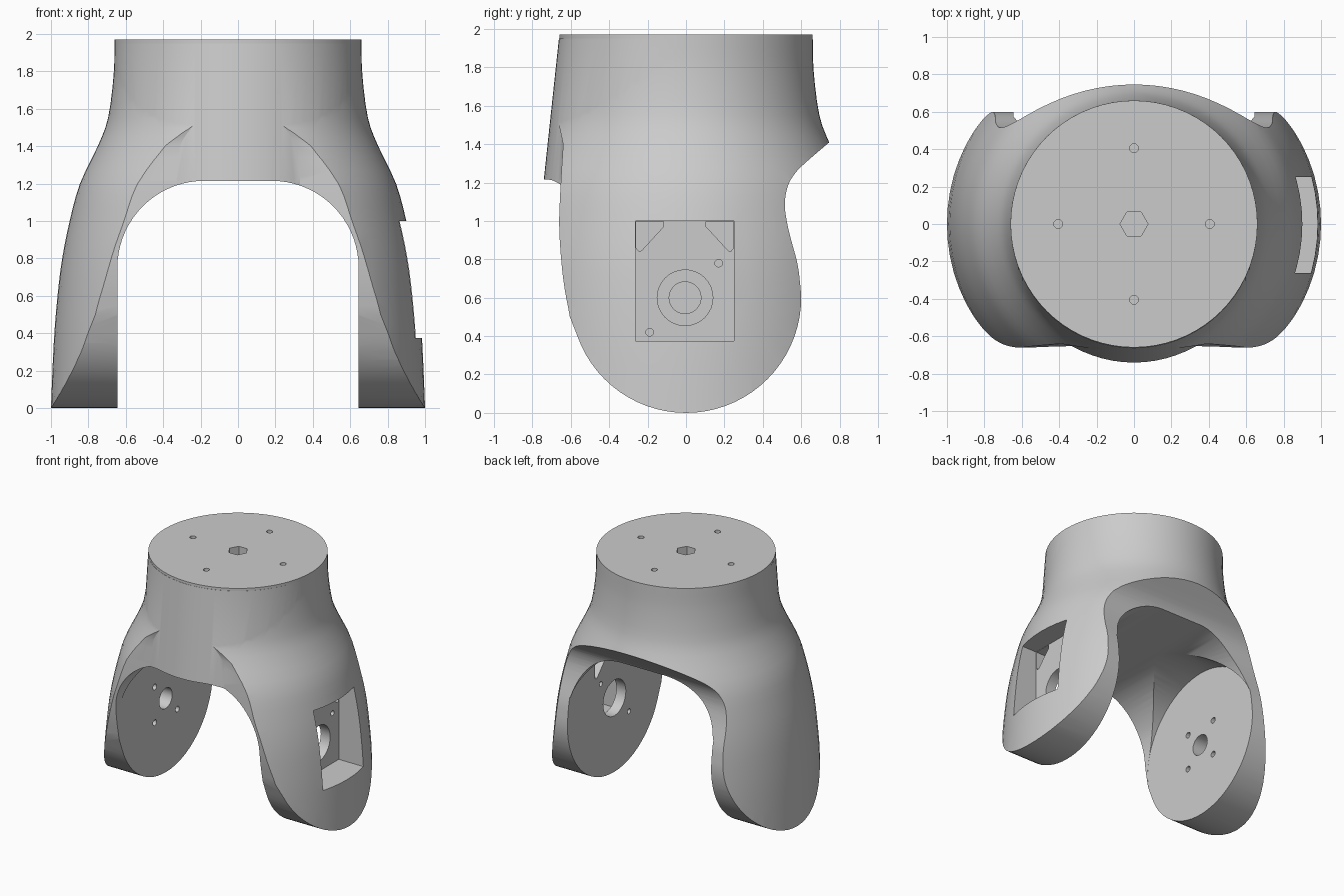
import bpy, bmesh
from math import sin, cos, pi, radians, sqrt
from mathutils import Vector

old = bpy.data.objects.get("Cube")
if old:
    bpy.data.objects.remove(old, do_unlink=True)

grey = bpy.data.materials.new("plain grey")
grey.use_nodes = True
grey.diffuse_color = (0.6, 0.6, 0.6, 1)
grey.node_tree.nodes["Principled BSDF"].inputs["Base Color"].default_value = (0.6, 0.6, 0.6, 1)


def smooth_path(pts, steps=4):
    """Catmull-Rom curve through 2D points."""
    p = [Vector(q) for q in pts]
    p = [2 * p[0] - p[1]] + p + [2 * p[-1] - p[-2]]
    out = []
    for a, b, c, d in zip(p, p[1:], p[2:], p[3:]):
        for i in range(steps):
            t = i / steps
            out.append(0.5 * (2 * b + (c - a) * t + (2 * a - 5 * b + 4 * c - d) * t * t
                              + (3 * b - a - 3 * c + d) * t ** 3))
    return [tuple(v) for v in out] + [tuple(pts[-1])]


def circle(u, v, r, n=32, turn=0.0):
    return [(u + r * cos(2 * pi * i / n + turn), v + r * sin(2 * pi * i / n + turn)) for i in range(n)]


def loft(name, rings):
    """Closed solid bridging rings of equal length."""
    bm = bmesh.new()
    loops = [[bm.verts.new(p) for p in ring] for ring in rings]
    n = len(loops[0])
    for lo, hi in zip(loops, loops[1:]):
        for i in range(n):
            j = (i + 1) % n
            bm.faces.new((lo[i], lo[j], hi[j], hi[i]))
    bm.faces.new(loops[0])
    bm.faces.new(loops[-1])
    bmesh.ops.recalc_face_normals(bm, faces=bm.faces)
    mesh = bpy.data.meshes.new(name)
    bm.to_mesh(mesh)
    bm.free()
    mesh.materials.append(grey)
    ob = bpy.data.objects.new(name, mesh)
    bpy.context.collection.objects.link(ob)
    return ob


def prism(name, outline, axis, start, end):
    place = {"x": lambda u, v, w: (w, u, v),
             "y": lambda u, v, w: (u, w, v),
             "z": lambda u, v, w: (u, v, w)}[axis]
    return loft(name, [[place(u, v, w) for u, v in outline] for w in (start, end)])


def combine(target, tool, operation):
    """Apply a boolean and discard the helper."""
    tool.hide_render = True
    mod = target.modifiers.new("cut", "BOOLEAN")
    mod.operation = operation
    mod.solver = "EXACT"
    mod.object = tool
    graph = bpy.context.evaluated_depsgraph_get()
    graph.update()
    mesh = bpy.data.meshes.new_from_object(target.evaluated_get(graph))
    target.modifiers.clear()
    target.data = mesh
    bpy.data.objects.remove(tool, do_unlink=True)


# Flared bell, turned round the vertical axis
TOP = 1.97
bell = smooth_path([(0.66, TOP), (0.665, 1.78), (0.695, 1.55), (0.75, 1.4), (0.845, 1.2),
                    (0.9, 1.0), (0.94, 0.8), (0.965, 0.6), (0.985, 0.35), (1.0, 0.0), (1.002, -0.1)], 3)
body = loft("fork_bracket", [[(x, y, z) for x, y in circle(0, 0, r, 72)] for r, z in bell])

# Side outline trims the bell into two rounded legs
rear = smooth_path([(0.597, 0.65), (0.58, 0.78), (0.535, 0.95), (0.515, 1.08), (0.53, 1.18),
                    (0.57, 1.25), (0.63, 1.31), (0.735, 1.4)])
front = smooth_path([(-0.64, 1.4), (-0.655, 1.15), (-0.66, 0.95), (-0.64, 0.7), (-0.605, 0.5)])
foot = [(0.6 * cos(radians(a)), 0.6 + 0.6 * sin(radians(a))) for a in range(200, 361, 5)]
outline = rear + [(0.95, 1.58), (0.95, 2.2), (-0.95, 2.2), (-0.95, 1.9), (-0.7, 1.68)] + front + foot
combine(body, prism("side_outline", outline, "x", -1.2, 1.2), "INTERSECT")

# Sloping front apron over the arch
rings = []
for z in (1.95, 1.05):
    shift = -0.107 * (TOP - z)
    half = [(0.66 * cos(pi + pi * i / 36), shift + 0.66 * sin(pi + pi * i / 36)) for i in range(37)]
    rings.append([(x, y, z) for x, y in half])
combine(body, loft("front_apron", rings), "UNION")

# Arch between the legs
R, W = 0.465, 0.645
corner = [(W - R + R * cos(radians(a)), 0.75 + R * sin(radians(a))) for a in range(0, 91, 5)]
arch = [(W, -0.2)] + corner + [(-x, z) for x, z in reversed(corner)] + [(-W, -0.2)]
combine(body, prism("arch_cutter", arch, "y", -1.2, 1.2), "DIFFERENCE")

# Round clearance between the inner leg faces
combine(body, prism("clearance_cutter", circle(0, 0.6, 0.612, 72), "x", -W - 0.0005, W + 0.0005), "DIFFERENCE")

# Rectangular motor pocket in one leg
pocket = [(-0.262, 0.375), (0.25, 0.375), (0.25, 1.0), (-0.262, 1.0)]
combine(body, prism("pocket_cutter", pocket, "x", 0.73, 1.2), "DIFFERENCE")

# Openings through the pocket floor: shaft, screws, corner gaps
gap = [(0.105, 0.998), (0.105, 0.97), (0.22, 0.845), (0.235, 0.843), (0.248, 0.86), (0.248, 0.998)]
floor_holes = [circle(-0.005, 0.6, 0.145), circle(0.17, 0.78, 0.02, 12), circle(-0.19, 0.42, 0.02, 12),
               gap, [(-0.012 - y, z) for y, z in gap]]
for hole in floor_holes:
    combine(body, prism("floor_hole_cutter", hole, "x", 0.5, 0.85), "DIFFERENCE")

# Pivot and screw holes in the other leg
combine(body, prism("pivot_cutter", circle(-0.005, 0.6, 0.083), "x", -0.85, -0.5), "DIFFERENCE")
for sy in (-1, 1):
    for sz in (-1, 1):
        hole = circle(0.145 * sy, 0.6 + 0.145 * sz, 0.024, 12)
        combine(body, prism("screw_cutter", hole, "x", -0.8, -0.5), "DIFFERENCE")

# Hexagonal socket and four screw holes in the top
combine(body, prism("hex_cutter", circle(0, 0, 0.075, 6), "z", 1.8, 2.2), "DIFFERENCE")
for i in range(4):
    hole = circle(0.405 * cos(i * pi / 2), 0.405 * sin(i * pi / 2), 0.024, 12)
    combine(body, prism("top_screw_cutter", hole, "z", 1.8, 2.2), "DIFFERENCE")

# Smooth curved surfaces, keep machined edges crisp
bpy.ops.object.select_all(action="DESELECT")
body.select_set(True)
bpy.context.view_layer.objects.active = body
bpy.ops.object.shade_smooth_by_angle(angle=radians(28))
